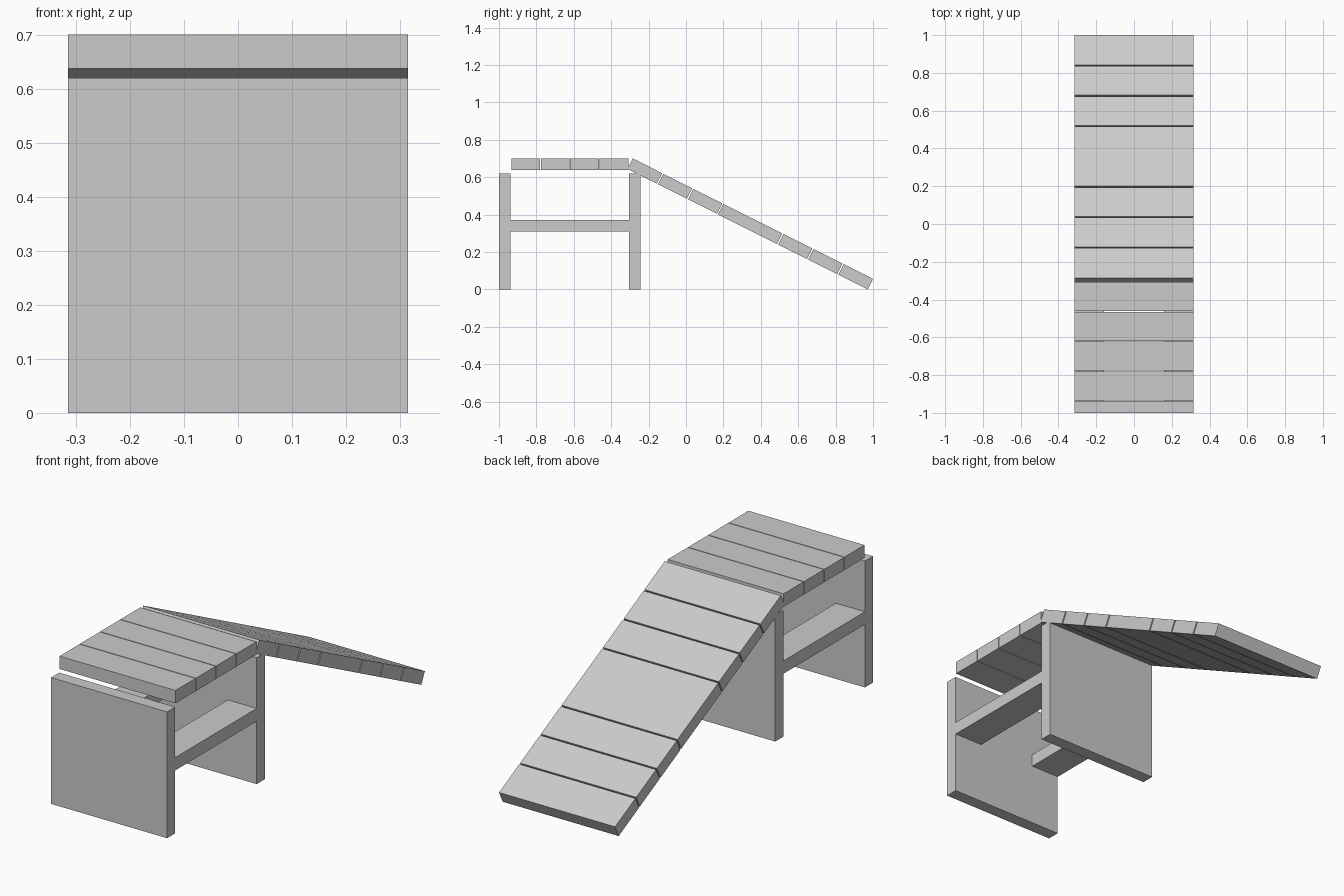
import bpy
from math import atan2, hypot, sin, cos
from mathutils import Vector

if "Cube" in bpy.data.objects:
    bpy.data.objects.remove(bpy.data.objects["Cube"])

W = 0.63    # overall width
T = 0.063   # board thickness


def board(name, center, size, tilt=0.0):
    bpy.ops.mesh.primitive_cube_add(size=1, location=center)
    ob = bpy.context.object
    ob.name = name
    ob.scale = size
    bpy.ops.object.transform_apply(location=False, rotation=False, scale=True)
    ob.rotation_euler = (tilt, 0, 0)
    return ob


# Upright end panels
board("front_panel", (0, -1 + T / 2, 0.31), (W, T, 0.62))
board("back_panel", (0, -0.305 + T / 2, 0.31), (W, T, 0.62))

# Two stretchers between the panels, flush with the sides
for side, label in ((-1, "left"), (1, "right")):
    board(f"{label}_stretcher", (side * 0.2365, -0.621, 0.34), (0.157, 0.632, T))

# Flat deck planks
deck_start, deck_end = -0.936, -0.306
pitch = (deck_end - deck_start) / 4
for i in range(4):
    board(f"deck_plank_{i + 1}", (0, deck_start + pitch * (i + 0.5), 0.6685),
          (W, pitch - 0.004, T))

# Sloping ramp planks, laid along the line of the ramp's top face
top = Vector((0, -0.285, 0.70))
end = Vector((0, 1.0, 0.056))
run = end - top
tilt = atan2(run.z, run.y)
normal = Vector((0, -sin(tilt), cos(tilt)))
length = hypot(run.y, run.z) / 8
gap = 0.007
for i in range(8):
    a = 0 if i in (0, 4) else gap / 2          # planks 4 and 5 touch
    b = 0 if i in (3, 7) else gap / 2
    mid = (i + 0.5) * length + (a - b) / 2
    center = top + run.normalized() * mid - normal * T / 2
    board(f"ramp_plank_{i + 1}", center, (W, length - a - b, T), tilt)
